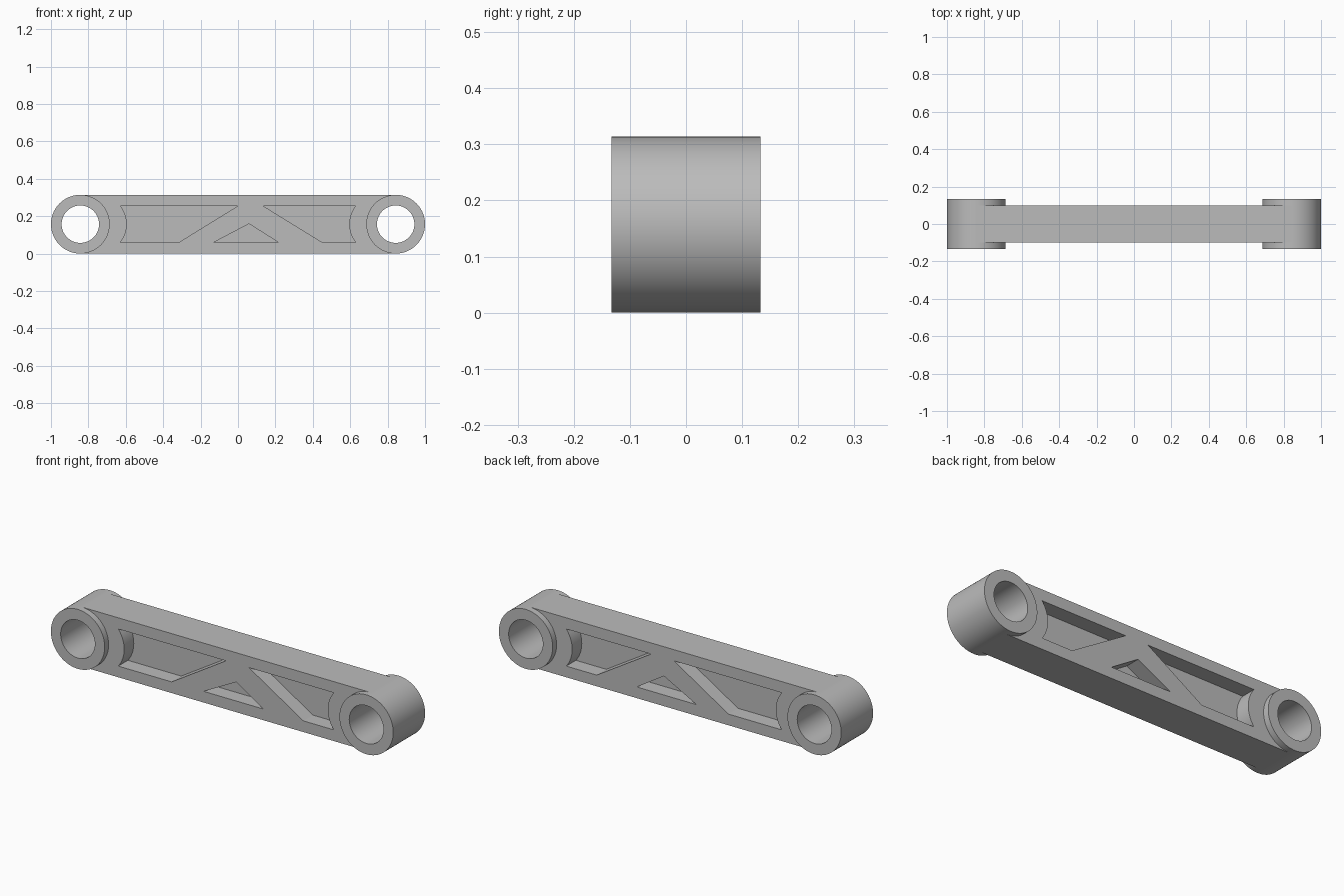
import bpy, bmesh, math
from mathutils import Matrix, Vector

if "Cube" in bpy.data.objects:
    bpy.data.objects.remove(bpy.data.objects["Cube"])

R, HOLE = 0.157, 0.1            # ring radii
CX, CZ = 1 - R, R               # ring centres
RING_Y, BAR_Y, WEB_Y = 0.133, 0.1, 0.02
LOW, HIGH = CZ - 0.098, CZ + 0.098

grey = bpy.data.materials.new("plain grey")
grey.use_nodes = True
colour = (0.5, 0.5, 0.5, 1)
grey.diffuse_color = colour
grey.node_tree.nodes["Principled BSDF"].inputs["Base Color"].default_value = colour


def make(name, bm):
    bmesh.ops.recalc_face_normals(bm, faces=bm.faces)
    mesh = bpy.data.meshes.new(name)
    bm.to_mesh(mesh)
    bm.free()
    mesh.materials.append(grey)
    obj = bpy.data.objects.new(name, mesh)
    bpy.context.collection.objects.link(obj)
    return obj


def prism(name, outline, y0, y1):
    """Extrude an (x, z) outline along y."""
    bm = bmesh.new()
    face = bm.faces.new([bm.verts.new((x, y0, z)) for x, z in outline])
    out = bmesh.ops.extrude_face_region(bm, geom=[face])
    moved = [v for v in out["geom"] if isinstance(v, bmesh.types.BMVert)]
    bmesh.ops.translate(bm, verts=moved, vec=(0, y1 - y0, 0))
    return make(name, bm)


def arc(cx, radius, start, end, steps):
    angles = [start + (end - start) * i / steps for i in range(steps + 1)]
    return [(cx + radius * math.cos(a), CZ + radius * math.sin(a)) for a in angles]


def smooth(obj):
    bpy.ops.object.select_all(action="DESELECT")
    obj.select_set(True)
    bpy.context.view_layer.objects.active = obj
    bpy.ops.object.shade_smooth_by_angle(angle=math.radians(30))


def ring(name, x):
    """Spin a rectangular section around the y axis."""
    bm = bmesh.new()
    corners = [(HOLE, -RING_Y), (R, -RING_Y), (R, RING_Y), (HOLE, RING_Y)]
    verts = [bm.verts.new((x + r, y, CZ)) for r, y in corners]
    edges = [bm.edges.new((verts[i], verts[(i + 1) % 4])) for i in range(4)]
    bmesh.ops.spin(bm, geom=verts + edges, cent=(x, 0, CZ), axis=(0, 1, 0),
                   angle=math.tau, steps=96, use_duplicate=False)
    bmesh.ops.remove_doubles(bm, verts=bm.verts, dist=1e-5)
    smooth(make(name, bm))


ring("left_ring", CX)
ring("right_ring", -CX)

# Bar between the rings
bar = prism("bar", [(-CX, 0), (CX, 0), (CX, 2 * R), (-CX, 2 * R)], -BAR_Y, BAR_Y)

# Pocket outlines, with curved ends beside the rings
bend = math.asin((HIGH - CZ) / R)
pockets = {
    "right_pocket": arc(-0.752, R, bend, -bend, 20) + [(-0.318, LOW), (0, HIGH)],
    "left_pocket": arc(0.752, R, math.pi - bend, math.pi + bend, 20)
                   + [(0.452, LOW), (0.134, HIGH)],
    "middle_pocket": [(-0.131, LOW), (0.217, LOW), (0.059, CZ + 0.002)],
}

cutters = []
for name, outline in pockets.items():
    for side, sign in (("front", -1), ("back", 1)):
        cutters.append(prism(f"{side}_{name}_cutter", outline, sign * WEB_Y, sign * 0.2))
# Clear the bar out of the ring holes, staying inside the ring walls
for side, x in (("left", CX), ("right", -CX)):
    circle = arc(x, 0.13, 0, math.tau, 64)[:-1]
    cutters.append(prism(f"{side}_bore_cutter", circle, -0.2, 0.2))

for cutter in cutters:
    mod = bar.modifiers.new(cutter.name, "BOOLEAN")
    mod.operation = "DIFFERENCE"
    mod.solver = "EXACT"
    mod.object = cutter
    bpy.ops.object.select_all(action="DESELECT")
    bar.select_set(True)
    bpy.context.view_layer.objects.active = bar
    bpy.ops.object.modifier_apply(modifier=mod.name)
for cutter in cutters:
    bpy.data.objects.remove(cutter)
smooth(bar)
